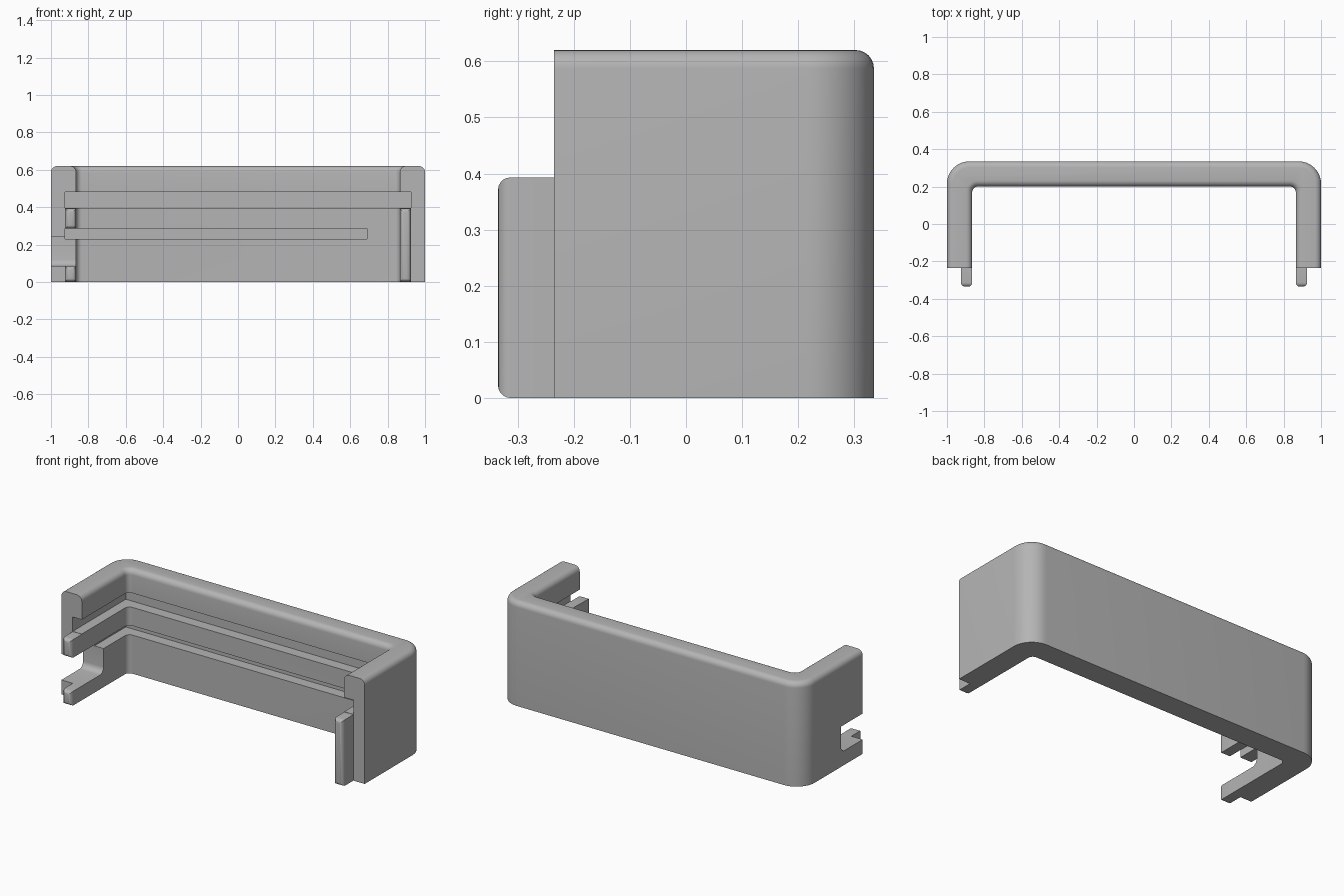
import bpy, bmesh
from math import sin, cos, pi

cube = bpy.data.objects.get("Cube")
if cube:
    bpy.data.objects.remove(cube)

mat = bpy.data.materials.new("light grey")
mat.use_nodes = True
grey = (0.46, 0.46, 0.46, 1)
mat.diffuse_color = grey
mat.node_tree.nodes["Principled BSDF"].inputs["Base Color"].default_value = grey

FRONT, BACK, TAB_FRONT = -0.235, 0.335, -0.335
INNER, POCKET, HEIGHT = 0.865, 0.925, 0.62
INNER_BACK = BACK - (1 - INNER)


def add_object(name, bm):
    bmesh.ops.recalc_face_normals(bm, faces=bm.faces)
    mesh = bpy.data.meshes.new(name)
    bm.to_mesh(mesh)
    bm.free()
    obj = bpy.data.objects.new(name, mesh)
    bpy.context.collection.objects.link(obj)
    mesh.materials.append(mat)
    return obj


def box(name, lo, hi, radius=0, picks=None):
    """Box between two corners; edges chosen by picks(edge) are rounded."""
    bm = bmesh.new()
    bmesh.ops.create_cube(bm, size=1)
    for v in bm.verts:
        v.co = [(a + b) / 2 + c * (b - a) for a, b, c in zip(lo, hi, v.co)]
    if radius:
        edges = [e for e in bm.edges if picks(e)]
        bmesh.ops.bevel(bm, geom=edges, offset=radius, segments=5,
                        profile=0.5, affect='EDGES')
    return add_object(name, bm)


def corner(x, y, r, steps=10):
    """Rounded back corner on the +x side, ordered from side to back."""
    arc = [pi / 2 * i / steps for i in range(steps + 1)]
    return [(x - r + r * cos(a), y - r + r * sin(a)) for a in arc]


def mirrored(half):
    return half + [(-x, y) for x, y in reversed(half)]


# U-shaped wall with rounded rim
outer = mirrored([(1, FRONT)] + corner(1, BACK, 0.12))
inner = mirrored([(INNER, FRONT)] + corner(INNER, INNER_BACK, 0.03))
bm = bmesh.new()
base = bm.faces.new([bm.verts.new((x, y, 0)) for x, y in outer + inner[::-1]])
top = bmesh.ops.extrude_face_region(bm, geom=[base])["geom"]
bmesh.ops.translate(bm, vec=(0, 0, HEIGHT),
                    verts=[g for g in top if isinstance(g, bmesh.types.BMVert)])
rim = [e for e in bm.edges
       if all(v.co.z > 0.5 for v in e.verts)
       and not all(v.co.y < FRONT + 0.001 for v in e.verts)]
bmesh.ops.bevel(bm, geom=rim, offset=0.033, segments=6, profile=0.5, affect='EDGES')
wall = add_object("wall", bm)

# Grooves inside the wall and the open notch in one arm
cutters = [
    box("upper_groove_cutter", (-POCKET, -0.5, 0.395), (POCKET, 0.265, 0.48)),
    box("lower_groove_cutter", (-POCKET, -0.5, 0.23), (0.69, 0.265, 0.285)),
    box("notch_cutter", (-1.1, -0.5, 0.085), (-0.8, -0.03, 0.24), 0.035,
        lambda e: all(v.co.y > -0.1 and v.co.z < 0.1 for v in e.verts)),
]
for cutter in cutters:
    cutter.hide_render = True
    cutter.hide_set(True)
    mod = wall.modifiers.new(cutter.name, 'BOOLEAN')
    mod.operation = 'DIFFERENCE'
    mod.solver = 'EXACT'
    mod.object = cutter

# Apply the cuts so the helpers can be removed
bpy.context.view_layer.objects.active = wall
wall.select_set(True)
for cutter in cutters:
    bpy.ops.object.modifier_apply(modifier=cutter.name)
    bpy.data.objects.remove(cutter)


# Front tabs along the inner side of each arm
def front_edge(e):
    return all(v.co.y < TAB_FRONT + 0.001 for v in e.verts)


parts = [wall]
for name, side, z0, z1 in (("left_tab", 1, 0, 0.393),
                           ("right_lower_tab", -1, 0, 0.085),
                           ("right_upper_tab", -1, 0.285, 0.393)):
    xs = sorted((side * INNER, side * POCKET))
    parts.append(box(name, (xs[0], TAB_FRONT, z0), (xs[1], FRONT, z1),
                     0.022, front_edge))

# Smooth fillets, crisp edges
for obj in parts:
    bpy.ops.object.select_all(action='DESELECT')
    obj.select_set(True)
    bpy.context.view_layer.objects.active = obj
    bpy.ops.object.shade_smooth_by_angle(angle=pi / 6)
